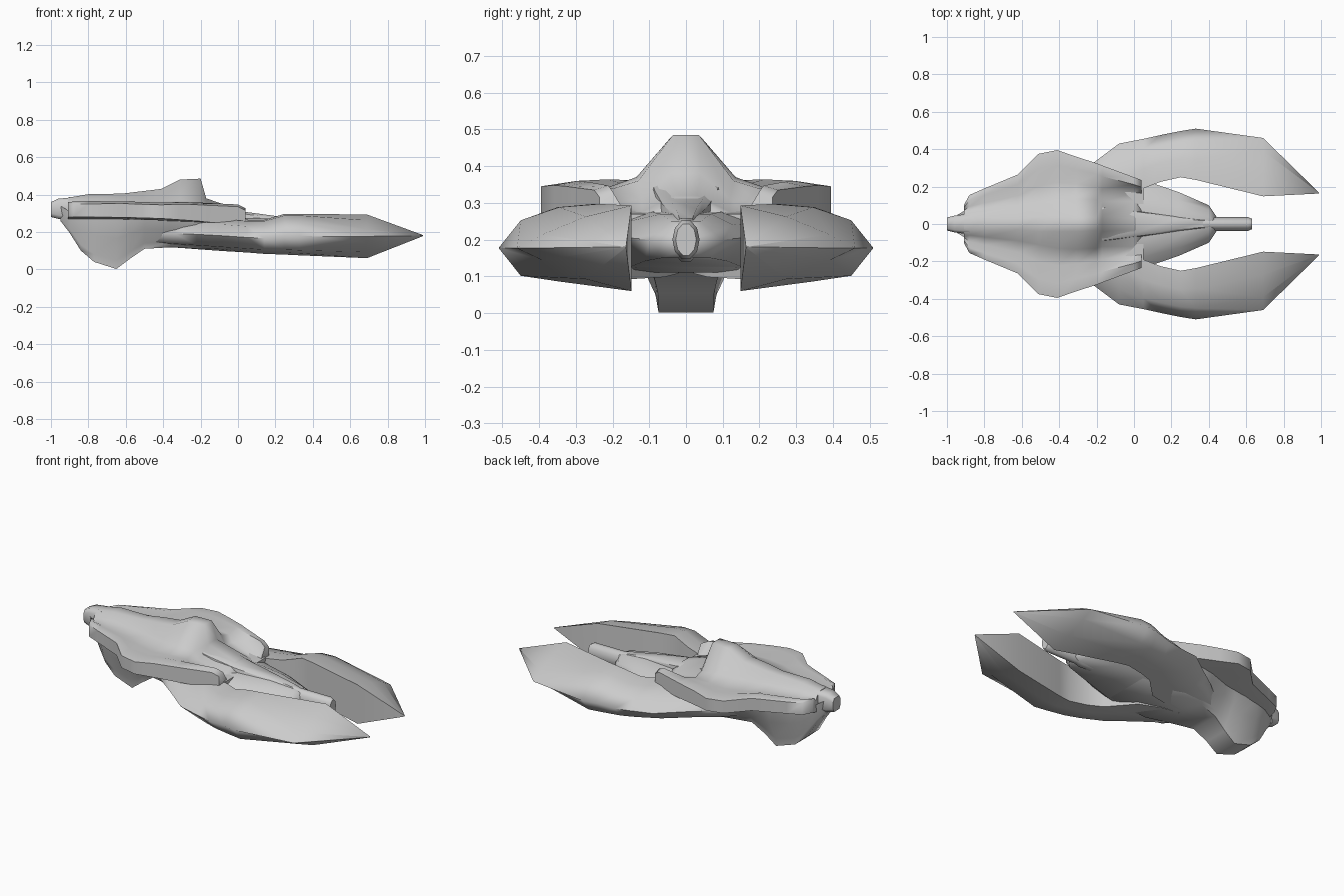
import bpy, bmesh, math


def loft(name, rings, angle=62):
    """Skin a series of closed rings and cap both ends."""
    bm = bmesh.new()
    rows = [[bm.verts.new(p) for p in r] for r in rings]
    n = len(rows[0])
    for a, b in zip(rows, rows[1:]):
        for i in range(n):
            j = (i + 1) % n
            bm.faces.new((a[i], a[j], b[j], b[i]))
    bm.faces.new(rows[0])
    bm.faces.new(rows[-1])
    bmesh.ops.remove_doubles(bm, verts=bm.verts, dist=0.0005)
    bmesh.ops.dissolve_degenerate(bm, edges=bm.edges, dist=0.0001)
    bmesh.ops.recalc_face_normals(bm, faces=bm.faces)
    me = bpy.data.meshes.new(name)
    bm.to_mesh(me)
    bm.free()
    ob = bpy.data.objects.new(name, me)
    bpy.context.collection.objects.link(ob)
    bpy.ops.object.select_all(action='DESELECT')
    ob.select_set(True)
    bpy.context.view_layer.objects.active = ob
    bpy.ops.object.shade_smooth_by_angle(angle=math.radians(angle))
    return ob


def sym(x, half):
    """Ring at x from a half profile, mirrored across y = 0."""
    return [(x, y, z) for y, z in half] + [(x, -y, z) for y, z in reversed(half)
                                           if y > 0]


# Upper winged deck: x, ridge y/z, shoulder y/z, edge y/top z/bottom z
deck = [
    (-0.91, .025, .385, .055, .365, .10, .348, .28),
    (-0.88, .03, .388, .06, .367, .155, .35, .28),
    (-0.80, .035, .402, .07, .37, .19, .35, .28),
    (-0.62, .03, .405, .09, .365, .265, .352, .278),
    (-0.51, .04, .418, .11, .365, .375, .348, .275),
    (-0.41, .04, .43, .13, .365, .395, .345, .272),
    (-0.31, .04, .48, .135, .37, .36, .348, .265),
    (-0.20, .035, .485, .13, .36, .325, .345, .257),
    (-0.17, .04, .38, .12, .31, .313, .343, .253),
    (0.00, .03, .32, .12, .275, .25, .335, .243),
    (0.04, .03, .29, .11, .26, .235, .315, .24)]
loft("winged_deck", [
    sym(x, [(yr, zr), (ys, zs), (ye * .35 + ys * .65, min(zs, zt) - .006),
            (ye * .7 + ys * .3, zt + .012), (ye, zt), (ye, zb), (ye * .6, zb - .01)])
    for x, yr, zr, ys, zs, ye, zt, zb in deck])

# Blunt tail block
loft("tail_block", [sym(x, [(w * .7, t), (w, t - .02), (w, b + .02), (w * .7, b)])
                    for x, w, t, b in [(-1, .035, .36, .28), (-.96, .045, .378, .27),
                                       (-.88, .055, .385, .26)]])

# Keel and lower hull: x, top half width, bottom half width, top z, bottom z
keel = [(-.95, .045, .035, .34, .26), (-.90, .075, .05, .31, .195),
        (-.84, .11, .065, .3, .10), (-.77, .13, .075, .3, .04),
        (-.65, .16, .083, .3, .002), (-.58, .175, .085, .3, .055),
        (-.50, .195, .10, .3, .11),
        (-.36, .25, .15, .29, .118), (-.22, .28, .18, .28, .11),
        (-.06, .22, .17, .28, .11), (.05, .19, .15, .27, .125)]
loft("keel_hull", [
    sym(x, [(a, t), (a * .7 + b * .3, t * .55 + q * .45), (b, t * .16 + q * .84), (b * .9, q)])
    for x, a, b, t, q in keel])

# Pair of curved forward prongs: x, inner y, outer y, top z, bottom z, wedge
prong = [(-.56, .0, .07, .25, .16, 0), (-.46, .01, .14, .275, .13, 0),
         (-.34, .015, .24, .28, .117, 0), (-.22, .02, .325, .28, .108, 0),
         (-.08, .06, .43, .275, .098, 0), (.05, .19, .455, .265, .09, 0),
         (.14, .225, .475, .265, .083, 0), (.25, .25, .497, .297, .079, 0),
         (.33, .236, .51, .297, .075, 0),
         (.69, .148, .46, .293, .06, 1), (.99, .163, .167, .183, .178, 1)]
full = [(0, 1), (.4, .96), (.78, .8), (1, .46), (.78, .12), (.4, .05), (0, 0)]
wedge = [(0, 1), (.4, .87), (.78, .66), (1, .5), (.78, .36), (.4, .14), (0, 0)]
for side, label in ((1, "left"), (-1, "right")):
    loft(label + "_prong", [
        [(x, side * (a + (b - a) * u), q + (t - q) * v)
         for u, v in (wedge if k else full)]
        for x, a, b, t, q, k in prong], 80)

# Central core tapering between the prongs: x, half width, top z, bottom z
core = [(-.1, .26, .28, .115), (.05, .235, .275, .125), (.24, .17, .27, .142),
        (.40, .10, .25, .15), (.44, .04, .235, .165)]
loft("core", [
    sym(x, [(w * .4, t), (w * .75, t - .03), (w, (t + q) / 2), (w * .65, q)])
    for x, w, t, q in core])

# Neck ridge running on top of the core
neck = [(-.19, .09, .36, .25), (-.14, .085, .345, .24), (.02, .065, .31, .22),
        (.22, .04, .283, .2), (.38, .025, .257, .19)]
loft("neck_ridge", [sym(x, [(w * .7, t), (w, t - .012), (w * 1.25, q)])
                    for x, w, t, q in neck], 40)

# Gun barrel at the front
barrel = [(.30, .045, .06), (.38, .045, .062), (.41, .037, .055), (.61, .037, .055),
          (.63, .028, .045)]
loft("barrel", [[(x, a * math.cos(k * math.pi / 5), .2 + b * math.sin(k * math.pi / 5))
                 for k in range(10)] for x, a, b in barrel])
